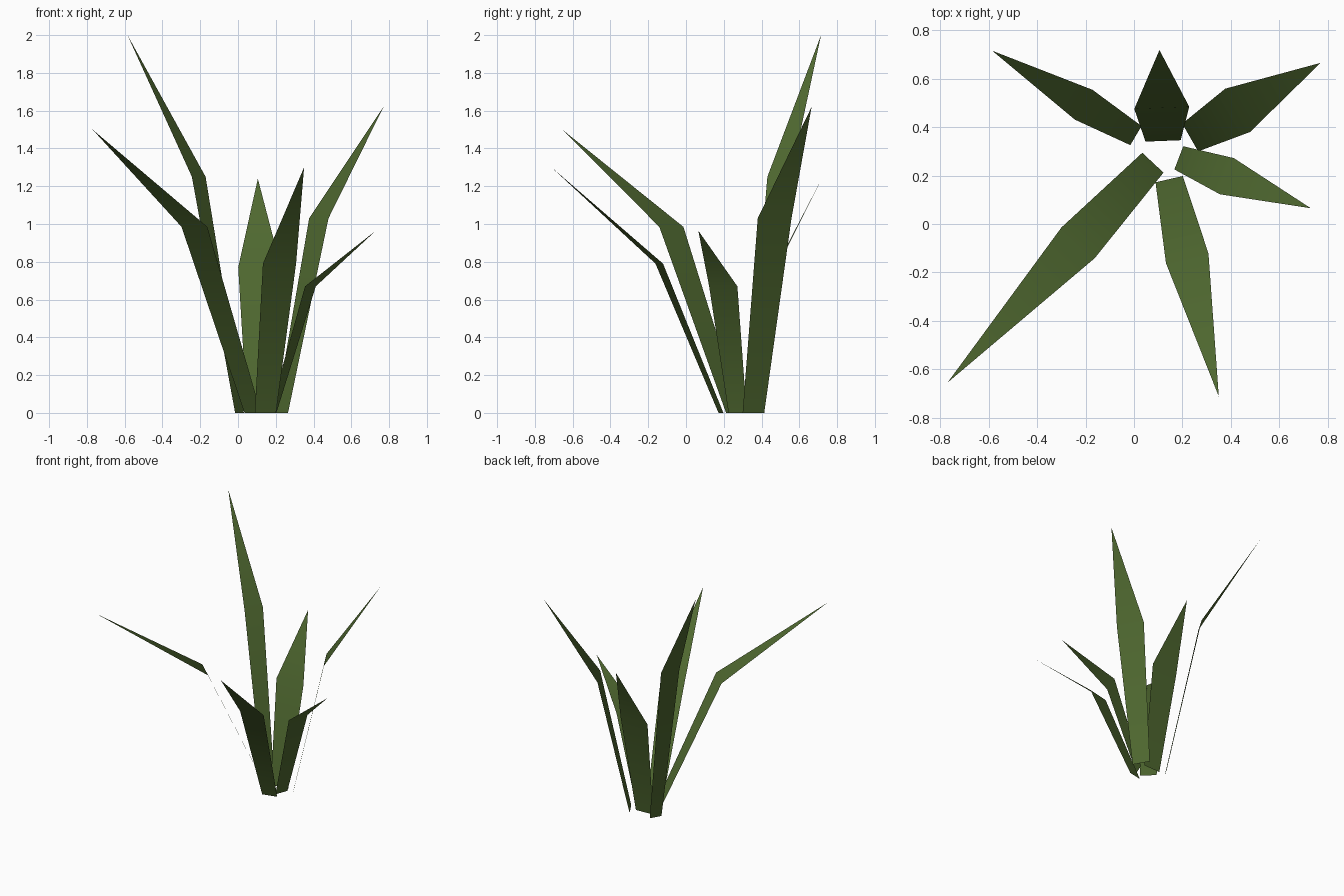
import bpy
from mathutils import Vector

cube = bpy.data.objects.get("Cube")
if cube:
    bpy.data.objects.remove(cube, do_unlink=True)

# Leaf colour
leaf_green = bpy.data.materials.new("leaf_green")
leaf_green.use_nodes = True
colour = (0.08, 0.142, 0.03, 1.0)
leaf_green.diffuse_color = colour
shader = leaf_green.node_tree.nodes["Principled BSDF"]
shader.inputs["Base Color"].default_value = colour
shader.inputs["Roughness"].default_value = 0.9

BEND_REACH = 0.364   # how far along the blade (in plan) it bends
BASE_TAPER = 0.64    # base width relative to the width at the bend


def make_blade(name, base, tip, bend_height, width):
    """A flat, tapered leaf: a steep lower quad and a pointed upper triangle."""
    base = Vector((*base, 0))
    tip = Vector(tip)
    bend = base.lerp(tip, BEND_REACH)
    bend.z = bend_height
    heading = Vector((tip.x - base.x, tip.y - base.y, 0)).normalized()
    side = Vector((-heading.y, heading.x, 0)) * width / 2
    root_side = side * BASE_TAPER

    points = [base + root_side, base - root_side, bend - side, bend + side, tip]
    mesh = bpy.data.meshes.new(name)
    mesh.from_pydata(points, [], [(0, 1, 2, 3), (3, 2, 4)])
    mesh.materials.append(leaf_green)
    for face in mesh.polygons:
        face.use_smooth = True
    mesh.update()
    blade = bpy.data.objects.new(name, mesh)
    bpy.context.scene.collection.objects.link(blade)
    return blade


# Blades fanned out around the root
make_blade("front_blade", base=(0.145, 0.185), tip=(0.35, -0.712, 1.3),
           bend_height=0.79, width=0.18)
make_blade("front_right_blade", base=(0.078, 0.253), tip=(-0.77, -0.655, 1.5),
           bend_height=0.985, width=0.187)
make_blade("left_blade", base=(0.185, 0.273), tip=(0.73, 0.065, 0.965),
           bend_height=0.67, width=0.16)
make_blade("back_left_blade", base=(0.232, 0.357), tip=(0.77, 0.665, 1.62),
           bend_height=1.03, width=0.206)
make_blade("back_blade", base=(0.12, 0.343), tip=(0.105, 0.718, 1.24),
           bend_height=0.77, width=0.227)
make_blade("back_right_blade", base=(0.008, 0.365), tip=(-0.585, 0.715, 2.0),
           bend_height=1.25, width=0.143)
